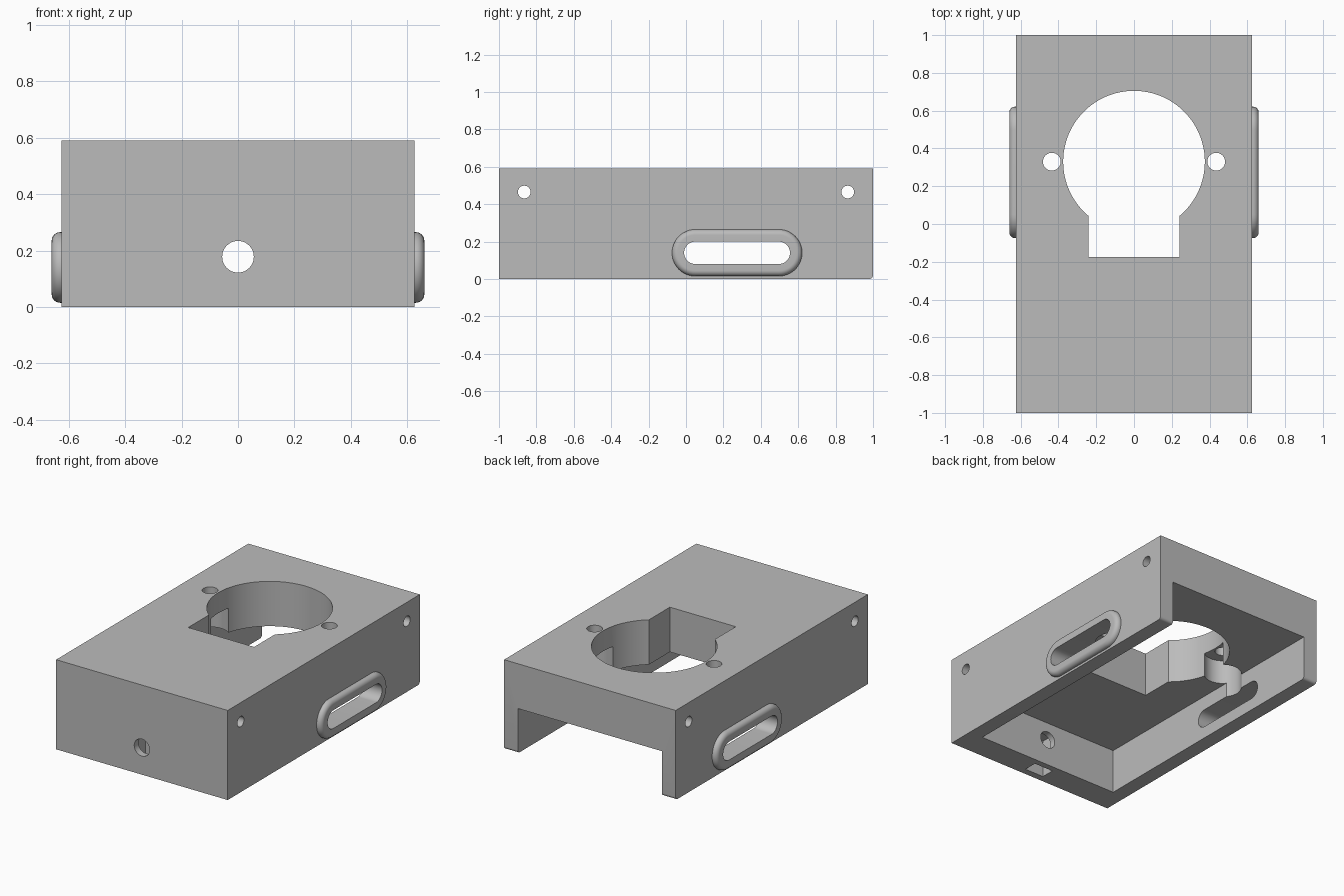
import bpy, bmesh
from math import sin, cos, pi, radians
from mathutils import Vector

cube = bpy.data.objects.get("Cube")
if cube:
    bpy.data.objects.remove(cube, do_unlink=True)

grey = bpy.data.materials.new("matte grey")
grey.use_nodes = True
colour = (0.5, 0.5, 0.5, 1)
grey.diffuse_color = colour
grey.node_tree.nodes["Principled BSDF"].inputs["Base Color"].default_value = colour

AXES = {  # outline (u, v) at depth d along the axis
    "x": lambda u, v, d: Vector((d, u, v)),
    "y": lambda u, v, d: Vector((u, d, v)),
    "z": lambda u, v, d: Vector((u, v, d)),
}


def loft(name, axis, sections, closed=False):
    """Join matching outlines, given as (outline, depth), into one solid."""
    bm = bmesh.new()
    rings = [[bm.verts.new(AXES[axis](u, v, d)) for u, v in outline]
             for outline, d in sections]
    pairs = list(zip(rings, rings[1:]))
    if closed:
        pairs.append((rings[-1], rings[0]))
    else:
        bm.faces.new(rings[0])
        bm.faces.new(rings[-1])
    n = len(rings[0])
    for a, b in pairs:
        for i in range(n):
            j = (i + 1) % n
            bm.faces.new((a[i], a[j], b[j], b[i]))
    bmesh.ops.recalc_face_normals(bm, faces=bm.faces)
    mesh = bpy.data.meshes.new(name)
    bm.to_mesh(mesh)
    bm.free()
    mesh.materials.append(grey)
    obj = bpy.data.objects.new(name, mesh)
    bpy.context.collection.objects.link(obj)
    return obj


def prism(name, axis, outline, lo, hi):
    return loft(name, axis, [(outline, lo), (outline, hi)])


def rect(u0, u1, v0, v1):
    return [(u0, v0), (u1, v0), (u1, v1), (u0, v1)]


def circle(u, v, r, n=48):
    return [(u + r * cos(2 * pi * i / n), v + r * sin(2 * pi * i / n)) for i in range(n)]


def stadium(u, v, half, r, n=24):
    """Slot outline: two half circles joined by straight sides."""
    pts = []
    for side in (1, -1):
        for i in range(n + 1):
            a = -pi / 2 + pi * i / n
            pts.append((u + side * (half + r * cos(a)), v + side * r * sin(a)))
    return pts


def apply_modifiers(obj):
    graph = bpy.context.evaluated_depsgraph_get()
    mesh = bpy.data.meshes.new_from_object(obj.evaluated_get(graph))
    obj.modifiers.clear()
    obj.data = mesh


def cut(obj, cutter):
    cutter.hide_render = True
    mod = obj.modifiers.new("cut", "BOOLEAN")
    mod.operation = "DIFFERENCE"
    mod.solver = "EXACT"
    mod.object = cutter
    apply_modifiers(obj)
    bpy.data.objects.remove(cutter, do_unlink=True)


W, H, FLOOR = 0.625, 0.59, 0.295
SLOT_Y, SLOT_Z, SLOT_HALF = 0.273, 0.14, 0.223

# Housing block, with the lower back edge rounded
R = 0.02
corner = [(1 - R + R * sin(a), R - R * cos(a)) for a in (i * pi / 16 for i in range(9))]
housing = prism("housing", "x", [(-1, 0)] + corner + [(1, H), (-1, H)], -W, W)

# Cavity underneath, open at the back
cut(housing, prism("cavity", "z", rect(-0.525, 0.525, -0.825, 1.2), -0.2, FLOOR))

# Keyhole opening through the top
cut(housing, prism("round_opening", "z", circle(0, 0.33, 0.375, 96), 0.1, 0.8))
cut(housing, prism("square_opening", "z", rect(-0.24, 0.24, -0.175, 0.2), 0.1, 0.8))

# Screw holes beside the opening, recessed from below
for s in (-1, 1):
    cut(housing, prism("screw_hole", "z", circle(s * 0.435, 0.33, 0.047), 0.1, 0.8))
    cut(housing, prism("recess", "z", circle(s * 0.435, 0.33, 0.115), 0.1, 0.455))

# Cross holes and side slots
for y in (-0.865, 0.865):
    cut(housing, prism("cross_hole", "x", circle(y, 0.465, 0.034, 32), -1, 1))
cut(housing, prism("side_slot", "x", stadium(SLOT_Y, SLOT_Z, SLOT_HALF, 0.06), -1, 1))

# Front hole and its nut pocket
cut(housing, prism("front_hole", "y", circle(0, 0.178, 0.056), -1.2, -0.7))
cut(housing, prism("nut_pocket", "z", rect(-0.07, 0.07, -0.955, -0.865), -0.2, 0.25))

# Raised rims around the side slots
parts = [housing]
OUT, FILLET, TIP = 0.125, 0.03, 0.66
profile = [(0.06, 0.615), (OUT, 0.615)]
for i in range(9):
    a = pi / 2 * i / 8
    profile.append((OUT - FILLET + FILLET * cos(a), TIP - FILLET + FILLET * sin(a)))
profile.append((0.06, TIP))
for side, s in (("left", 1), ("right", -1)):
    parts.append(loft(side + "_slot_rim", "x",
                      [(stadium(SLOT_Y, SLOT_Z, SLOT_HALF, r), s * d) for r, d in profile],
                      closed=True))

# Smooth curves, sharp edges
for obj in parts:
    bpy.ops.object.select_all(action="DESELECT")
    obj.select_set(True)
    bpy.context.view_layer.objects.active = obj
    bpy.ops.object.shade_smooth_by_angle(angle=radians(30))
